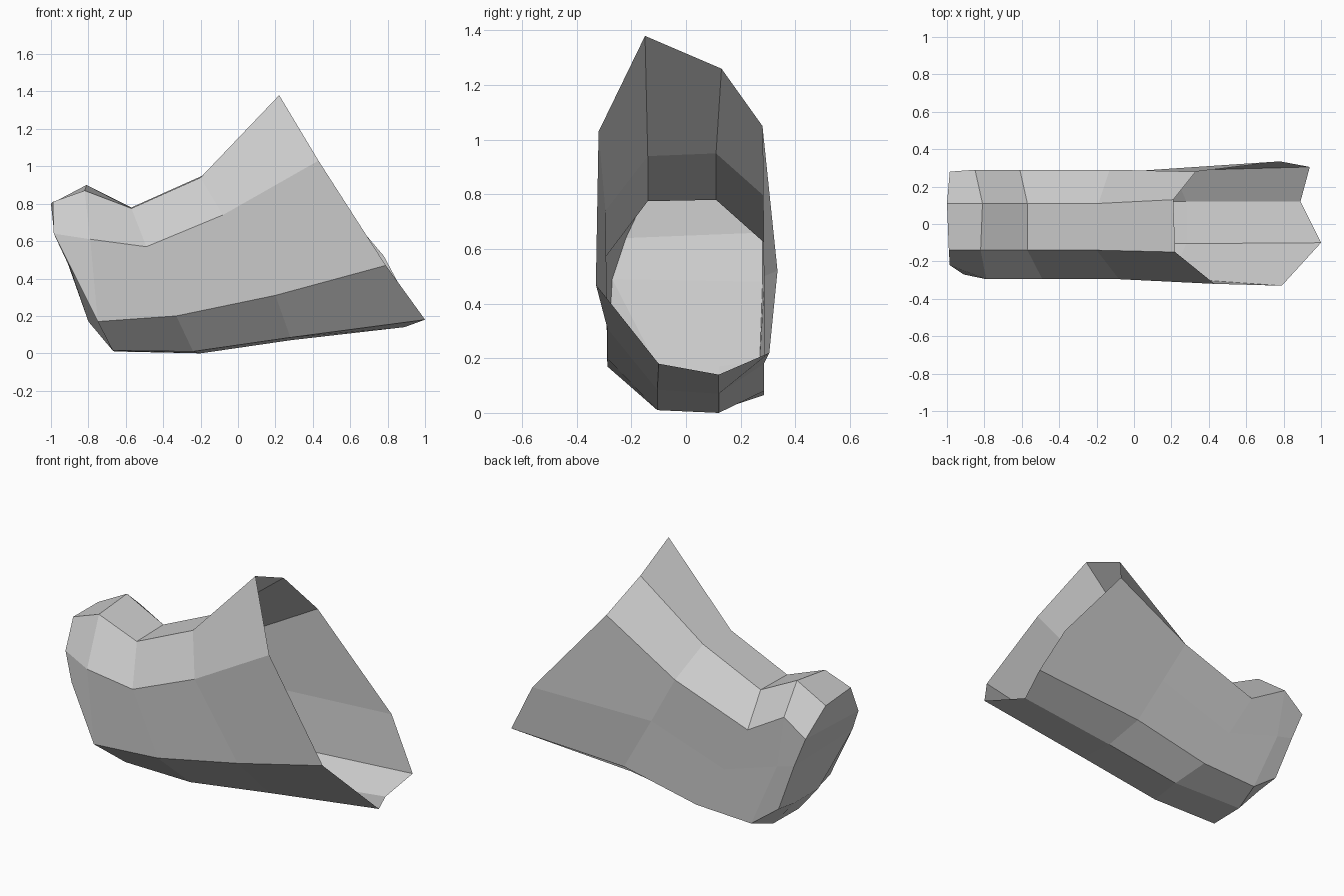
import bpy
import bmesh

# Remove only the default cube
default_cube = bpy.data.objects.get("Cube")
if default_cube:
    bpy.data.objects.remove(default_cube, do_unlink=True)


def make_material(name, colour):
    material = bpy.data.materials.new(name)
    material.use_nodes = True
    material.diffuse_color = colour
    shader = material.node_tree.nodes["Principled BSDF"]
    shader.inputs["Base Color"].default_value = colour
    return material


def section(profile, depths):
    """Combine a side profile of (x, z) points with shared depths."""
    return [(x, y, z) for (x, z), y in zip(profile, depths)]


def bridge(bm, first, second):
    """Join two neighbouring rings with a band of faces."""
    for i in range(len(first)):
        j = (i + 1) % len(first)
        bm.faces.new((first[i], first[j], second[j], second[i]))


# Shared depths run from the front top edge, over the back, under, to the front
depths = [-.14, .11, .29, .285, .285, .12, -.105, -.288, -.295]

# Flared open mouth, cut at a slant
mouth = [(.22, -.15, 1.38), (.21, .13, 1.26), (.33, .28, 1.05),
         (.78, .335, .52), (.94, .305, .22), (.89, .12, .14),
         (1, -.1, .18), (.79, -.33, .47), (.43, -.32, 1.03)]

# Three slanted cross-sections along the body
throat = section([(-.2, .94), (-.19, .95), (-.13, .79), (.03, .5), (.21, .18),
                  (.28, .07), (.28, .085), (.2, .31), (-.08, .74)], depths)
waist = section([(-.57, .775), (-.57, .78), (-.61, .62), (-.45, .34), (-.27, .08),
                 (-.2, 0), (-.24, .01), (-.33, .2), (-.49, .57)], depths)
heel = section([(-.82, .87), (-.81, .9), (-.85, .76), (-.8, .45), (-.63, .065),
                (-.66, .01), (-.67, .015), (-.75, .17), (-.79, .61)], depths)

# Bent closed end
end = [(-.99, -.14, .81), (-1, .11, .8), (-.985, .28, .66),
       (-.91, .28, .48), (-.8, .27, .19), (-.8, .12, .17),
       (-.8, -.105, .17), (-.91, -.27, .49), (-.985, -.22, .64)]

# Thin hollow shell with its mouth left open
bm = bmesh.new()
rings = [[bm.verts.new(point) for point in ring]
         for ring in (mouth, throat, waist, heel, end)]
for first, second in zip(rings, rings[1:]):
    bridge(bm, first, second)

# Close the far end with horizontal bands
top_front, top_back, high_back, mid_back, low_back, foot_back, \
    foot_front, mid_front, high_front = rings[-1]
bm.faces.new((top_front, top_back, high_back, high_front))
bm.faces.new((high_front, high_back, mid_back, mid_front))
bm.faces.new((mid_front, mid_back, low_back, foot_back, foot_front))
bmesh.ops.recalc_face_normals(bm, faces=bm.faces[:])

# Make sure the shell faces outward, judged by its underside
bm.normal_update()
underside = min(bm.faces, key=lambda face: face.calc_center_median().z)
if underside.normal.z > 0:
    bmesh.ops.reverse_faces(bm, faces=bm.faces[:])

mesh = bpy.data.meshes.new("hollow_shell")
bm.to_mesh(mesh)
bm.free()
mesh.materials.append(make_material("light grey", (.6, .6, .6, 1)))
shell = bpy.data.objects.new("hollow_shell", mesh)
bpy.context.collection.objects.link(shell)
